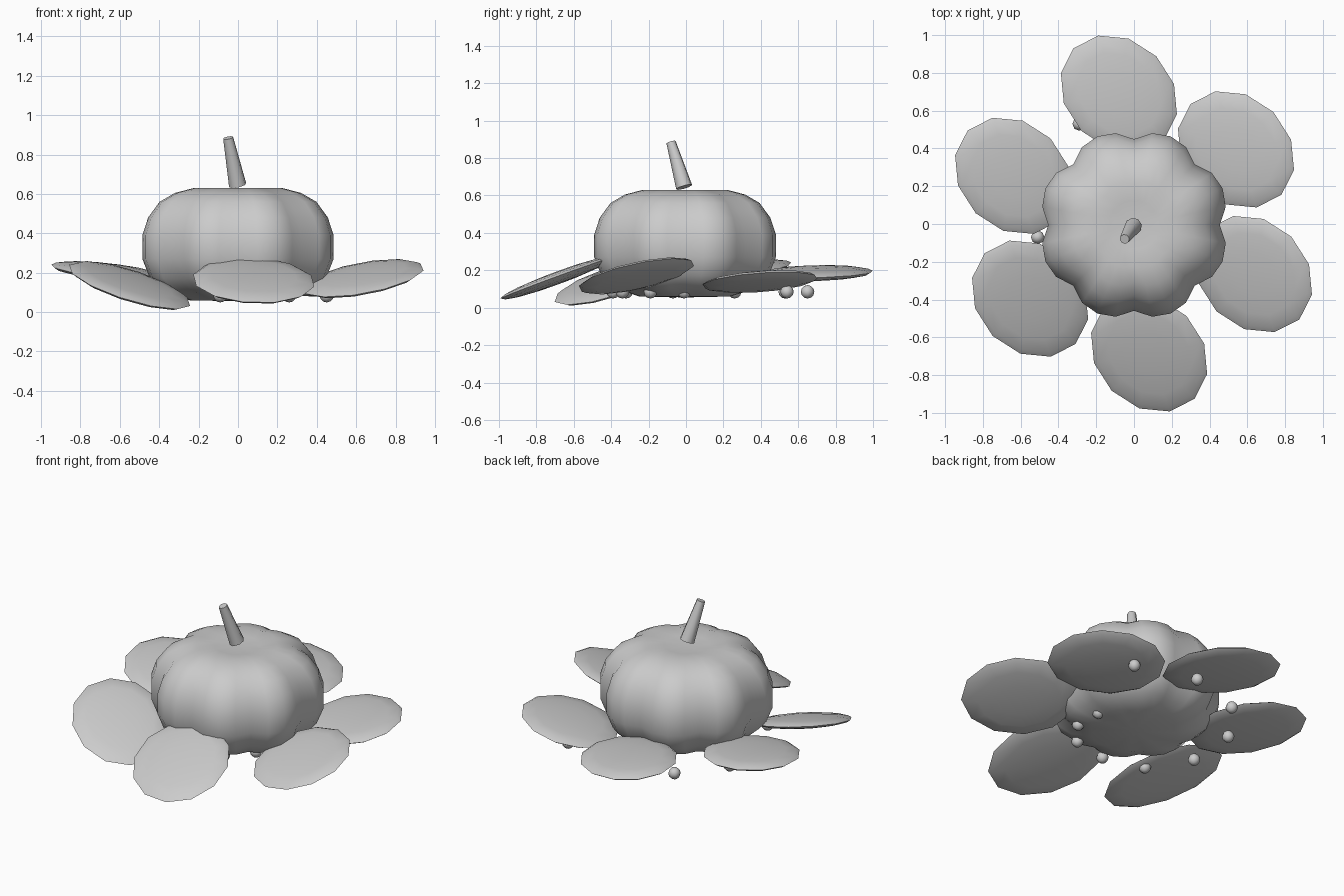
import bpy, bmesh
from math import sin, cos, pi, radians
from mathutils import Vector

if "Cube" in bpy.data.objects:
    bpy.data.objects.remove(bpy.data.objects["Cube"])

def finish(bm, name, angle=35):
    bmesh.ops.recalc_face_normals(bm, faces=bm.faces)
    me = bpy.data.meshes.new(name)
    bm.to_mesh(me)
    bm.free()
    ob = bpy.data.objects.new(name, me)
    bpy.context.collection.objects.link(ob)
    bpy.ops.object.select_all(action='DESELECT')
    ob.select_set(True)
    bpy.context.view_layer.objects.active = ob
    bpy.ops.object.shade_smooth_by_angle(angle=radians(angle))
    return ob

# Pumpkin body: lathed profile with eight creased lobes
SEG, LOBES = 32, 8
profile = [(.13, .62), (.23, .63), (.33, .605), (.41, .56), (.47, .48), (.5, .39),
           (.5, .27), (.46, .17), (.38, .10), (.25, .06)]
bm = bmesh.new()
rings = []
for r, z in profile:
    ring = []
    for i in range(SEG):
        t = 2 * pi * i / SEG
        groove = .105 * (1 - abs(sin(LOBES * t / 2))) ** 1.2
        k = 1.015 * r * (1 - groove * min(1, r / .35))
        ring.append(bm.verts.new((k * cos(t), k * sin(t) - .005, z)))
    rings.append(ring)
for a, b in zip(rings, rings[1:]):
    for i in range(SEG):
        j = (i + 1) % SEG
        bm.faces.new((a[i], a[j], b[j], b[i]))
for ring, z in ((rings[0], .615), (rings[-1], .055)):
    c = bm.verts.new((0, 0, z))
    for i in range(SEG):
        bm.faces.new((ring[i], ring[(i + 1) % SEG], c))
finish(bm, "pumpkin_body", 35)

# Stem: leaning tapered cylinder
p0, p1 = Vector((-.002, -.01, .645)), Vector((-.05, -.08, .885))
bm = bmesh.new()
bmesh.ops.create_cone(bm, cap_ends=True, segments=8, radius1=.045, radius2=.026,
                      depth=(p1 - p0).length)
q = (p1 - p0).to_track_quat('Z', 'Y')
for v in bm.verts:
    v.co = q @ v.co + (p0 + p1) / 2
finish(bm, "stem", 50)

# Leaves: six tilted, flattened twelve-sided lenses (centre x, y, z, slope in x, slope in y)
leaves = [(.54, .395, .14, .15, .10), (-.08, .69, .185, -.08, .01),
          (-.64, .255, .20, -.10, .10), (-.55, -.395, .135, -.25, .25),
          (.08, -.685, .16, .03, .37), (.635, -.265, .17, .22, .25)]
ang = radians(135)
for n, (cx, cy, cz, sx, sy) in enumerate(leaves):
    bm = bmesh.new()
    bmesh.ops.create_uvsphere(bm, u_segments=12, v_segments=8, radius=1)
    for v in bm.verts:
        t, s = .34 * v.co.x, .28 * v.co.y
        dx = t * cos(ang) - s * sin(ang)
        dy = t * sin(ang) + s * cos(ang)
        v.co = (cx + dx, cy + dy, cz + .035 * v.co.z + sx * dx + sy * dy)
    finish(bm, f"leaf_{n + 1}")

# Berries: small beads under the leaves
spots = [(.45, .54), (.07, .65), (-.29, .53), (-.49, .26), (-.51, -.07),
         (-.35, -.32), (-.09, -.39), (.14, -.34), (.26, -.19), (.26, -.01)]
for n, (x, y) in enumerate(spots):
    bm = bmesh.new()
    bmesh.ops.create_uvsphere(bm, u_segments=8, v_segments=6, radius=.036)
    bmesh.ops.translate(bm, verts=bm.verts, vec=(x, y, .085))
    finish(bm, f"berry_{n + 1}", 60)
